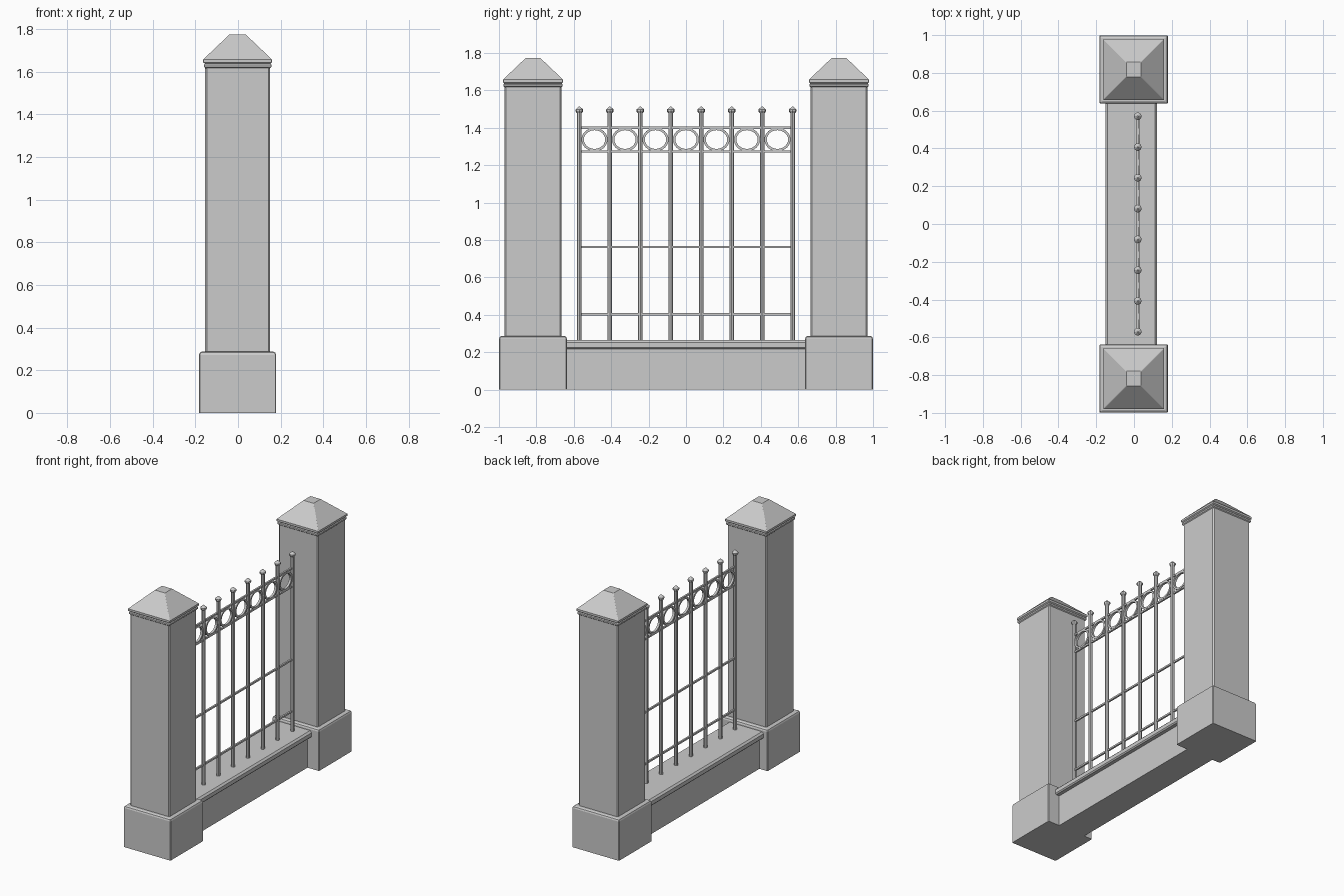
import bpy, bmesh, math

if "Cube" in bpy.data.objects:
    bpy.data.objects.remove(bpy.data.objects["Cube"])


def finish(bm, name):
    bmesh.ops.recalc_face_normals(bm, faces=bm.faces)
    me = bpy.data.meshes.new(name)
    bm.to_mesh(me)
    bm.free()
    ob = bpy.data.objects.new(name, me)
    bpy.context.collection.objects.link(ob)
    return ob


def loft(bm, loops):
    """Skin a stack of equal-length loops and close both ends."""
    rings = [[bm.verts.new(p) for p in lp] for lp in loops]
    n = len(rings[0])
    for a, b in zip(rings, rings[1:]):
        for i in range(n):
            bm.faces.new((a[i], a[(i + 1) % n], b[(i + 1) % n], b[i]))
    bm.faces.new(rings[0])
    bm.faces.new(rings[-1])


def square_stack(name, cx, cy, profile, c):
    """Square tower from (half width, z) pairs with corners chamfered by c."""
    bm = bmesh.new()
    loops = []
    for h, z in profile:
        k = h - c
        pts = [(h, -k), (h, k), (k, h), (-k, h), (-h, k), (-h, -k), (-k, -h), (k, -h)]
        loops.append([(cx + x, cy + y, z) for x, y in pts])
    loft(bm, loops)
    return finish(bm, name)


def turned(bm, cx, cy, profile, n=8):
    """Round stack from (radius, z) pairs."""
    loft(bm, [[(cx + r * math.cos(2 * math.pi * i / n),
                cy + r * math.sin(2 * math.pi * i / n), z) for i in range(n)]
              for r, z in profile])


def bar_along_y(name, section, y0, y1):
    bm = bmesh.new()
    loft(bm, [[(x, y, z) for x, z in section] for y in (y0, y1)])
    return finish(bm, name)


# Two pillars: plinth, shaft and moulded cap
CX = -0.002
for side, label in ((-1, "front"), (1, "back")):
    cy = side * 0.818
    square_stack(f"{label}_plinth", CX, cy,
                 [(0.181, 0), (0.181, 0.272), (0.177, 0.282), (0.168, 0.287)], 0.004)
    square_stack(f"{label}_shaft", CX, cy, [(0.152, 0.28), (0.152, 1.625)], 0.008)
    square_stack(f"{label}_cap", CX, cy,
                 [(0.150, 1.615), (0.158, 1.622), (0.158, 1.632), (0.153, 1.637),
                  (0.161, 1.643), (0.161, 1.657), (0.039, 1.773)], 0.002)

# Low wall with an overhanging rounded coping
bar_along_y("low_wall", [(-0.12, 0), (0.09, 0), (0.09, 0.225), (-0.12, 0.225)], -0.65, 0.65)
bar_along_y("coping", [(-0.145, 0.218), (0.115, 0.218), (0.122, 0.226), (0.122, 0.252),
                       (0.110, 0.264), (-0.140, 0.264), (-0.152, 0.252), (-0.152, 0.226)],
            -0.65, 0.65)

# Upright bars with pointed finials
FX, PITCH, COUNT = 0.02, 0.163, 8
ys = [(i - (COUNT - 1) / 2) * PITCH for i in range(COUNT)]
bm = bmesh.new()
for y in ys:
    turned(bm, FX, y, [(0.013, 0.255), (0.013, 1.482)])
    turned(bm, FX, y, [(0.014, 1.478), (0.021, 1.489), (0.021, 1.497), (0.003, 1.514)])
finish(bm, "upright_bars")

# Horizontal rails
for i, z in enumerate((0.403, 0.763, 1.273, 1.4)):
    t = 0.006
    bar_along_y(f"rail_{i + 1}", [(FX - t, z - t), (FX + t, z - t), (FX + t, z + t), (FX - t, z + t)],
                ys[0], ys[-1])

# Oval rings between the two top rails
bm = bmesh.new()
N, T = 24, 0.008
for y in (0.5 * (a + b) for a, b in zip(ys, ys[1:])):
    secs = []
    for i in range(N):
        a = 2 * math.pi * i / N
        ca, sa = math.cos(a), math.sin(a)
        secs.append([bm.verts.new((FX + dx, y + ry * ca, 1.337 + rz * sa))
                     for dx, ry, rz in ((T, 0.057, 0.050), (T, 0.070, 0.063),
                                        (-T, 0.070, 0.063), (-T, 0.057, 0.050))])
    for i in range(N):
        p, q = secs[i], secs[(i + 1) % N]
        for k in range(4):
            bm.faces.new((p[k], p[(k + 1) % 4], q[(k + 1) % 4], q[k]))
finish(bm, "oval_rings")
